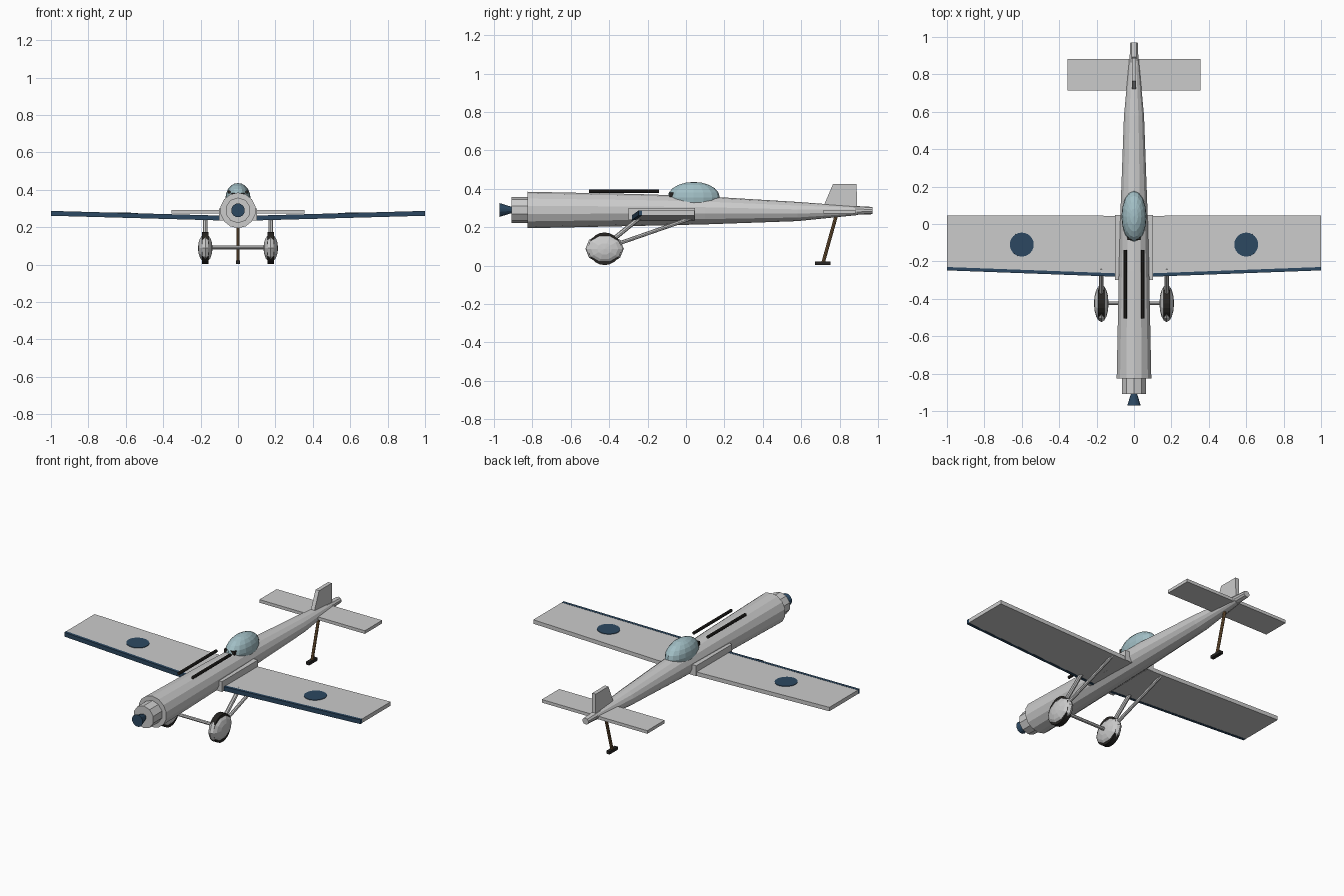
import bpy, bmesh
from math import cos, sin, pi
from mathutils import Vector, Matrix

if "Cube" in bpy.data.objects:
    bpy.data.objects.remove(bpy.data.objects["Cube"])


def mat(name, rgb):
    m = bpy.data.materials.new(name)
    m.diffuse_color = (*rgb, 1)
    m.use_nodes = True
    m.node_tree.nodes["Principled BSDF"].inputs["Base Color"].default_value = m.diffuse_color
    return m


NAVY = mat("navy", (0.025, 0.065, 0.12))
BLACK = mat("black", (0.02, 0.018, 0.016))
GLASS = mat("glass", (0.36, 0.52, 0.56))
BROWN = mat("brown", (0.2, 0.11, 0.045))


def finish(name, bm, material=None):
    bmesh.ops.recalc_face_normals(bm, faces=bm.faces)
    me = bpy.data.meshes.new(name)
    bm.to_mesh(me)
    bm.free()
    ob = bpy.data.objects.new(name, me)
    bpy.context.collection.objects.link(ob)
    if material:
        me.materials.append(material)
    return ob


def loft(name, sections, material=None):
    """Skin a list of equal-length point rings and cap the ends."""
    bm = bmesh.new()
    rings = [[bm.verts.new(p) for p in s] for s in sections]
    n = len(rings[0])
    for a, b in zip(rings, rings[1:]):
        for i in range(n):
            j = (i + 1) % n
            bm.faces.new((a[i], a[j], b[j], b[i]))
    bm.faces.new(rings[0])
    bm.faces.new(rings[-1])
    return finish(name, bm, material)


def body(name, stations, sides, material=None):
    """Round body along y; stations are (y, centre z, half width, half height)."""
    ang = [2 * pi * (i + 0.5) / sides for i in range(sides)]
    return loft(name, [[(w * cos(a), y, z + h * sin(a)) for a in ang]
                       for y, z, w, h in stations], material)


def box(name, x0, x1, y0, y1, z0, z1, material=None):
    return loft(name, [[(x, y0, z0), (x, y1, z0), (x, y1, z1), (x, y0, z1)]
                       for x in (x0, x1)], material)


def rod(name, p, q, r, material=None, sides=8):
    p, q = Vector(p), Vector(q)
    d = q - p
    bm = bmesh.new()
    m = Matrix.Translation((p + q) / 2) @ d.to_track_quat('Z', 'Y').to_matrix().to_4x4()
    bmesh.ops.create_cone(bm, cap_ends=True, segments=sides, radius1=r, radius2=r,
                          depth=d.length, matrix=m)
    return finish(name, bm, material)


def ellipsoid(name, c, r, u, v, material=None, rot=None):
    bm = bmesh.new()
    m = Matrix.Translation(c) @ Matrix.Diagonal((*r, 1)) @ (rot or Matrix())
    bmesh.ops.create_uvsphere(bm, u_segments=u, v_segments=v, radius=1, matrix=m)
    return finish(name, bm, material)


# fuselage, cowl, spinner and tail cone
body("fuselage", [(-0.825, 0.29, 0.095, 0.095), (-0.25, 0.29, 0.083, 0.083),
                  (0.1, 0.288, 0.073, 0.073), (0.58, 0.282, 0.055, 0.05),
                  (0.89, 0.286, 0.025, 0.023)], 14)
body("engine_cowl", [(-0.91, 0.29, 0.068, 0.068), (-0.8, 0.29, 0.068, 0.068)], 10)
body("spinner", [(-0.97, 0.29, 0.037, 0.037), (-0.905, 0.29, 0.016, 0.016)], 12, NAVY)
body("tail_cone", [(0.6, 0.29, 0.038, 0.036), (0.97, 0.287, 0.021, 0.019)], 10)

# cockpit
ellipsoid("canopy", (0, 0.04, 0.356), (0.067, 0.136, 0.08), 16, 10, GLASS)
box("cockpit_rim", -0.035, 0.035, -0.085, -0.065, 0.345, 0.382, BLACK)

# wing centre section
box("wing_root", -0.102, 0.102, -0.3, 0.047, 0.237, 0.3)

# parts on both sides
for s, side in ((-1, "left"), (1, "right")):
    # each wing section: (x, leading y, trailing y, bottom z)
    secs = [(0.06, -0.283, 0.044, 0.236), (1.0, -0.248, 0.045, 0.262)]
    t, edge = 0.024, 0.018
    loft(f"{side}_wing", [[(s * x, a + edge, z), (s * x, b, z),
                           (s * x, b, z + t), (s * x, a + edge, z + t)]
                          for x, a, b, z in secs])
    loft(f"{side}_leading_edge", [[(s * x, a, z - .001), (s * x, a + edge, z - .001),
                                   (s * x, a + edge, z + t + .001), (s * x, a, z + t + .001)]
                                  for x, a, b, z in secs], NAVY)
    slope = (0.262 - 0.236) / 0.94
    top = 0.236 + slope * 0.54 + t
    n = Vector((-s * slope, 0, 1)).normalized() * 0.003
    c = Vector((s * 0.6, -0.11, top))
    rod(f"{side}_wing_disc", c - n, c + n, 0.064, NAVY, 24)

    # guns on the nose
    rod(f"{side}_gun", (s * 0.047, -0.505, 0.388), (s * 0.047, -0.14, 0.388), 0.009, BLACK)

    # wheel, fairing and struts
    wx, wy, wz = s * 0.175, -0.424, 0.088
    ellipsoid(f"{side}_wheel_fairing", (wx, wy, wz), (0.039, 0.1, 0.079), 10, 8, None,
              Matrix.Rotation(pi / 2, 4, 'Y'))
    rod(f"{side}_wheel", (wx - 0.017, wy, wz), (wx + 0.017, wy, wz), 0.085, BLACK, 20)
    rod(f"{side}_front_strut", (wx, wy, 0.1), (wx, -0.235, 0.255), 0.012)
    rod(f"{side}_rear_strut", (wx, wy, 0.09), (wx, 0.03, 0.248), 0.01)

rod("axle", (-0.175, -0.424, 0.092), (0.175, -0.424, 0.092), 0.01)

# tail surfaces
box("tailplane", -0.356, 0.356, 0.715, 0.882, 0.272, 0.291)
fin = [(0.71, 0.295), (0.765, 0.424), (0.888, 0.424), (0.892, 0.295)]
loft("tail_fin", [[(x, y, z) for y, z in fin] for x in (-0.012, 0.012)])

# tail skid
rod("tail_skid", (0, 0.785, 0.27), (0, 0.713, 0.012), 0.009, BROWN)
box("skid_foot", -0.011, 0.011, 0.672, 0.752, 0.003, 0.021, BLACK)
